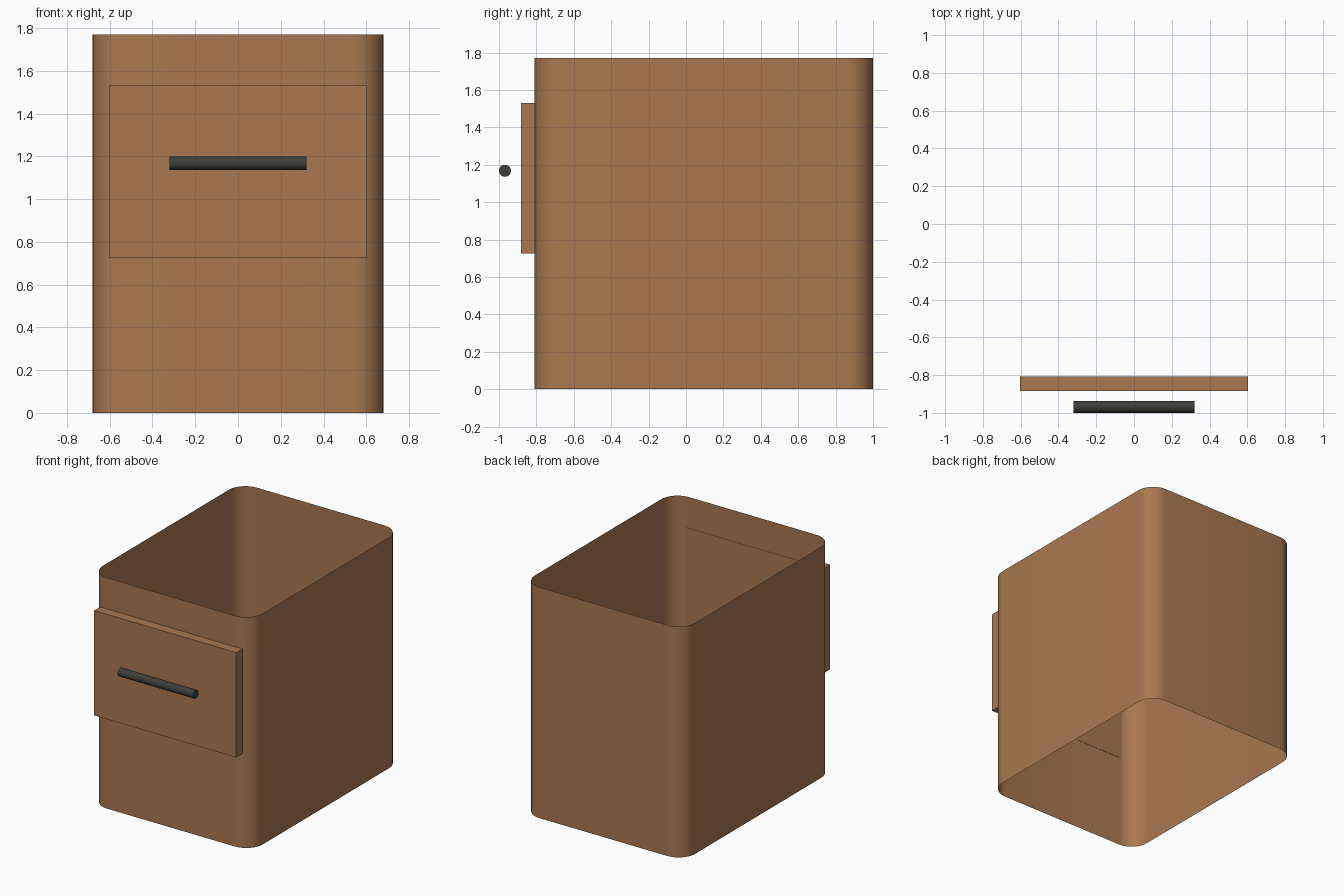
import bpy
import bmesh
from math import cos, sin, pi, radians

cube = bpy.data.objects.get("Cube")
if cube:
    bpy.data.objects.remove(cube, do_unlink=True)


def make_material(name, rgb):
    mat = bpy.data.materials.new(name)
    mat.use_nodes = True
    color = (*rgb, 1)
    mat.diffuse_color = color
    mat.node_tree.nodes["Principled BSDF"].inputs["Base Color"].default_value = color
    return mat


def finish(obj, name, mat, smooth=False):
    obj.name = name
    obj.data.materials.append(mat)
    if smooth:
        bpy.ops.object.select_all(action="DESELECT")
        obj.select_set(True)
        bpy.context.view_layer.objects.active = obj
        bpy.ops.object.shade_smooth_by_angle(angle=radians(35))


wood = make_material("brown wood", (0.40, 0.19, 0.08))
metal = make_material("dark metal", (0.045, 0.048, 0.037))

# Body: open sleeve with rounded corners, a single sheet without top or bottom
HALF_W, FRONT, BACK, HEIGHT, RADIUS, STEPS = 0.68, -0.81, 1.0, 1.77, 0.14, 10
corners = [(HALF_W, BACK), (-HALF_W, BACK), (-HALF_W, FRONT), (HALF_W, FRONT)]
inward = [(-1, -1), (1, -1), (1, 1), (-1, 1)]
bm = bmesh.new()
ring = []
for i, ((x, y), (dx, dy)) in enumerate(zip(corners, inward)):
    for s in range(STEPS + 1):
        a = (i + s / STEPS) * pi / 2
        ring.append(bm.verts.new((x + RADIUS * (dx + cos(a)),
                                  y + RADIUS * (dy + sin(a)), 0)))
edges = [bm.edges.new((v, ring[(i + 1) % len(ring)])) for i, v in enumerate(ring)]
walls = bmesh.ops.extrude_edge_only(bm, edges=edges)["geom"]
bmesh.ops.translate(bm, vec=(0, 0, HEIGHT),
                    verts=[g for g in walls if isinstance(g, bmesh.types.BMVert)])
for face in bm.faces:
    mid = face.calc_center_median()
    face.normal_update()
    if face.normal.x * mid.x + face.normal.y * (mid.y - (FRONT + BACK) / 2) < 0:
        face.normal_flip()
mesh = bpy.data.meshes.new("body")
bm.to_mesh(mesh)
bm.free()
body = bpy.data.objects.new("body", mesh)
bpy.context.collection.objects.link(body)
finish(body, "body", wood, smooth=True)

# Drawer front: flat panel on the front wall
bpy.ops.mesh.primitive_cube_add(size=1, location=(0, -0.8455, 1.129))
panel = bpy.context.object
panel.scale = (1.205, 0.075, 0.804)
finish(panel, "drawer_front", wood)

# Handle: round bar in front of the drawer
bpy.ops.mesh.primitive_cylinder_add(vertices=32, radius=0.032, depth=0.642,
                                    location=(0, -0.968, 1.168),
                                    rotation=(0, pi / 2, 0))
finish(bpy.context.object, "handle", metal, smooth=True)
